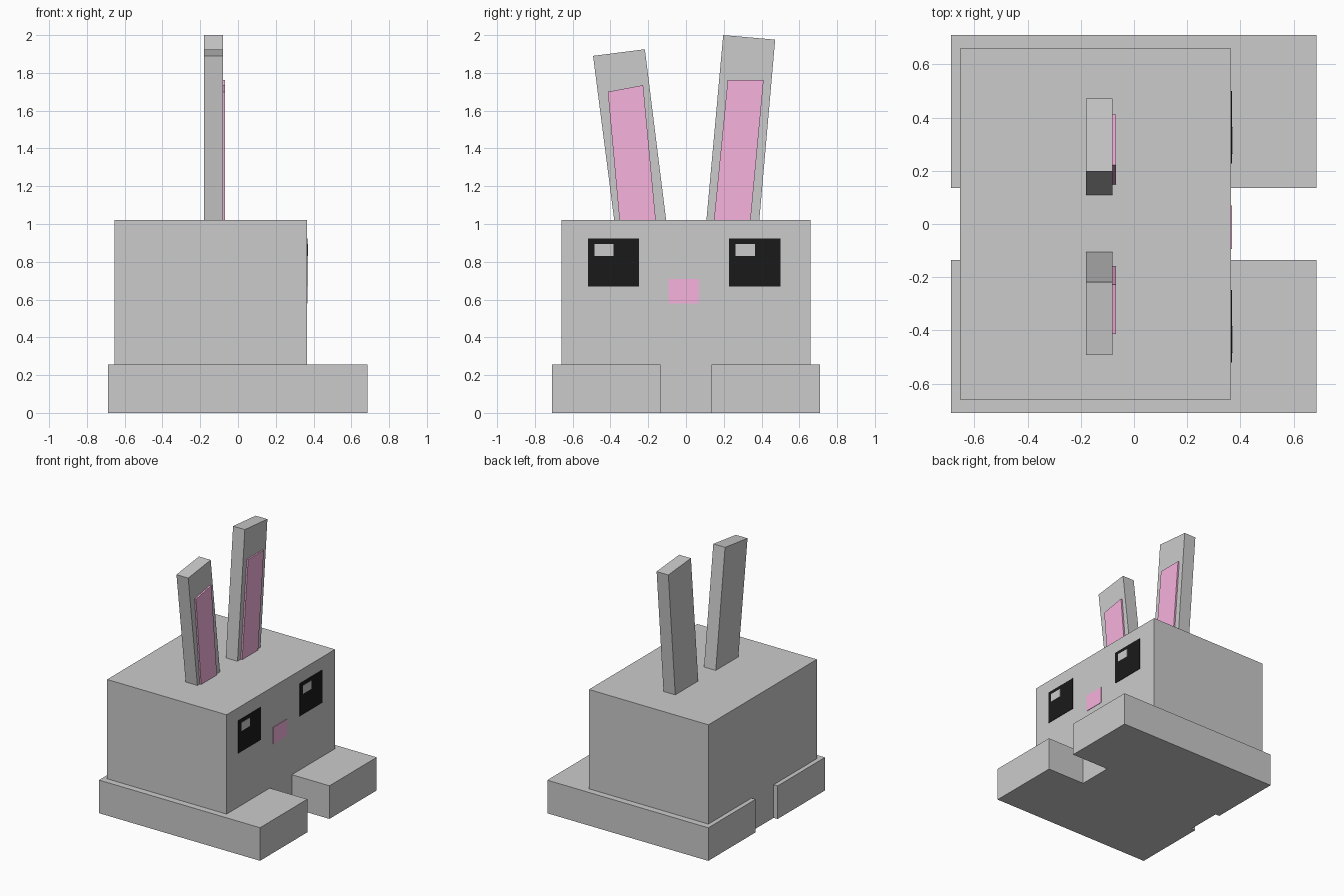
import bpy
import bmesh

if "Cube" in bpy.data.objects:
    bpy.data.objects.remove(bpy.data.objects["Cube"])


def material(name, color):
    mat = bpy.data.materials.new(name)
    mat.diffuse_color = color
    mat.use_nodes = True
    mat.node_tree.nodes["Principled BSDF"].inputs["Base Color"].default_value = mat.diffuse_color
    return mat


def slab(name, profile, x0, x1, mat=None):
    """Extrude a (y, z) outline along x from x0 to x1."""
    bm = bmesh.new()
    face = bm.faces.new([bm.verts.new((x0, y, z)) for y, z in profile])
    ext = bmesh.ops.extrude_face_region(bm, geom=[face])
    verts = [v for v in ext["geom"] if isinstance(v, bmesh.types.BMVert)]
    bmesh.ops.translate(bm, vec=(x1 - x0, 0, 0), verts=verts)
    bmesh.ops.recalc_face_normals(bm, faces=bm.faces[:])
    mesh = bpy.data.meshes.new(name)
    bm.to_mesh(mesh)
    bm.free()
    obj = bpy.data.objects.new(name, mesh)
    bpy.context.collection.objects.link(obj)
    if mat:
        mesh.materials.append(mat)
    return obj


def box(name, x0, x1, y0, y1, z0, z1, mat=None):
    return slab(name, [(y0, z0), (y1, z0), (y1, z1), (y0, z1)], x0, x1, mat)


pink = material("pink", (0.93, 0.45, 0.72, 1))
black = material("black", (0.01, 0.01, 0.01, 1))

# Body block, facing +x
FRONT, TOP = 0.365, 1.02
box("body", -0.653, FRONT, -0.66, 0.66, 0, TOP)

# Long flat feet
box("foot_right", -0.687, 0.685, -0.71, -0.135, 0, 0.255)
box("foot_left", -0.687, 0.685, 0.135, 0.71, 0, 0.255)

# Leaning ears
EAR_BACK, EAR_FRONT = -0.18, -0.08
slab("ear_right", [(-0.38, TOP), (-0.105, TOP), (-0.218, 1.925), (-0.492, 1.89)],
     EAR_BACK, EAR_FRONT)
slab("ear_left", [(0.108, TOP), (0.388, TOP), (0.472, 1.976), (0.197, 2.0)],
     EAR_BACK, EAR_FRONT)

# Pink inner ears
slab("inner_ear_right", [(-0.352, TOP), (-0.16, TOP), (-0.227, 1.735), (-0.414, 1.70)],
     EAR_FRONT, EAR_FRONT + 0.012, pink)
slab("inner_ear_left", [(0.148, TOP), (0.342, TOP), (0.411, 1.763), (0.221, 1.763)],
     EAR_FRONT, EAR_FRONT + 0.012, pink)

# Eyes with highlights
for side, y in (("right", -0.52), ("left", 0.228)):
    box("eye_" + side, FRONT, FRONT + 0.003, y, y + 0.272, 0.67, 0.922, black)
    box("eye_highlight_" + side, FRONT + 0.003, FRONT + 0.006,
        y + 0.035, y + 0.136, 0.83, 0.894)

# Nose
box("nose", FRONT, FRONT + 0.003, -0.093, 0.07, 0.58, 0.708, pink)
